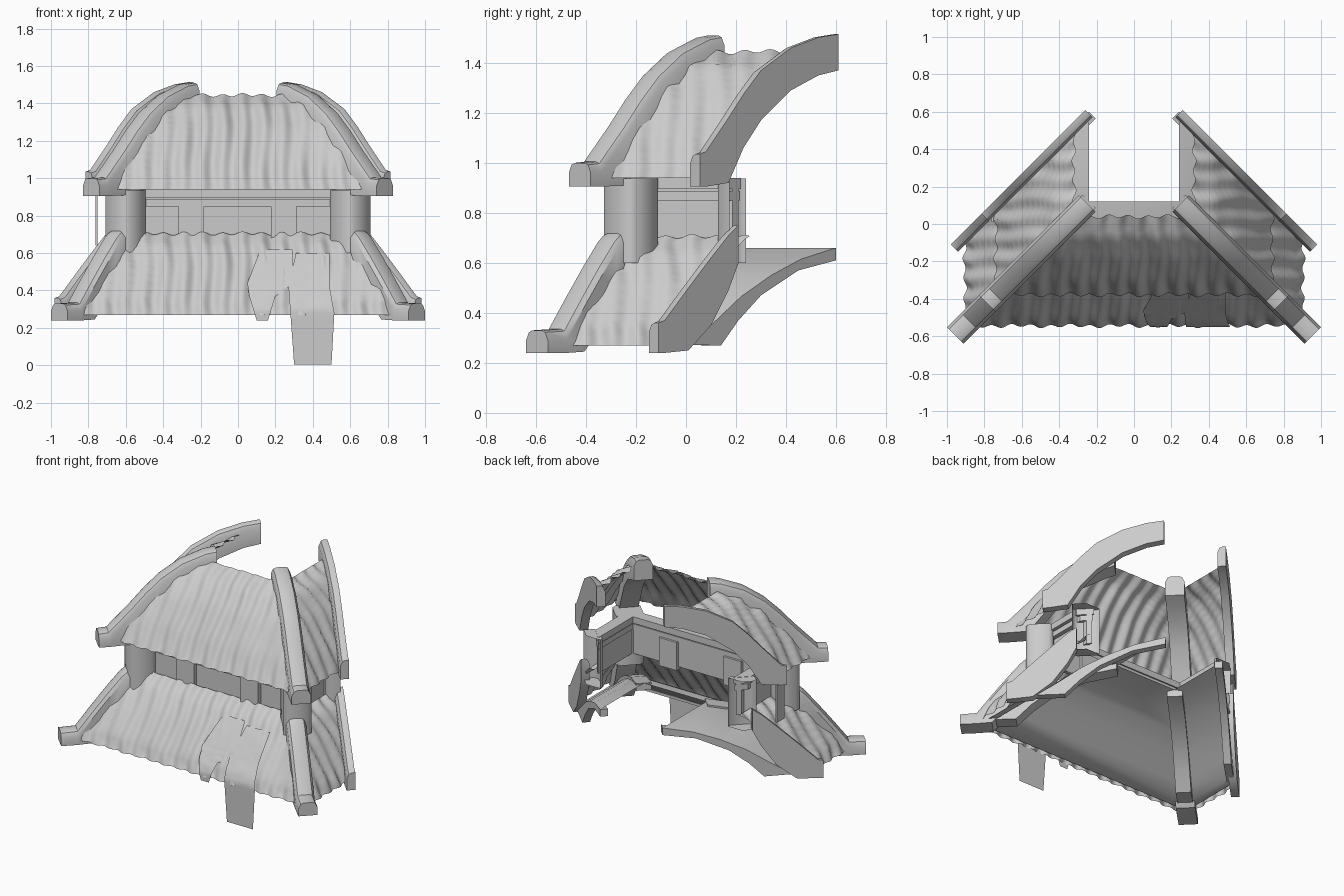
import bpy, bmesh, math, random
from mathutils import Vector

random.seed(4)
if "Cube" in bpy.data.objects:
    bpy.data.objects.remove(bpy.data.objects["Cube"])

grey = bpy.data.materials.new("plain_grey")
grey.use_nodes = True
grey.diffuse_color = (0.6, 0.6, 0.6, 1)
grey.node_tree.nodes["Principled BSDF"].inputs["Base Color"].default_value = (0.6, 0.6, 0.6, 1)

HIP = 0.36    # x + y along the front hip
CUT = 0.87    # x + y along the cut rear edge
DIAG = math.sqrt(0.5)


def make(name, bm, angle=40, fix=True):
    if fix:
        bmesh.ops.recalc_face_normals(bm, faces=bm.faces)
    mesh = bpy.data.meshes.new(name)
    bm.to_mesh(mesh)
    bm.free()
    mesh.materials.append(grey)
    ob = bpy.data.objects.new(name, mesh)
    bpy.context.collection.objects.link(ob)
    bpy.ops.object.select_all(action='DESELECT')
    ob.select_set(True)
    bpy.context.view_layer.objects.active = ob
    bpy.ops.object.shade_smooth_by_angle(angle=math.radians(angle))
    return ob


def loft(name, rows, closed=False, angle=40, fix=True):
    """Skin a list of equal point rows; closed rows become a capped tube."""
    bm = bmesh.new()
    vs = [[bm.verts.new(p) for p in row] for row in rows]
    n = len(rows[0])
    for a, b in zip(vs, vs[1:]):
        for i in range(n if closed else n - 1):
            j = (i + 1) % n
            bm.faces.new((a[i], a[j], b[j], b[i]))
    if closed:
        bm.faces.new(vs[0])
        bm.faces.new(vs[-1])
    return make(name, bm, angle, fix)


def box(name, lo, hi):
    bm = bmesh.new()
    bmesh.ops.create_cube(bm, size=1)
    for v in bm.verts:
        v.co = [lo[i] + (v.co[i] + 0.5) * (hi[i] - lo[i]) for i in range(3)]
    return make(name, bm)


def around(name, profile, cut, closed=True):
    """Carry a (distance, height) profile along right side, front, left side."""
    path = [lambda d: (-d, cut - d), lambda d: (-d, HIP - d),
            lambda d: (d, HIP - d), lambda d: (d, cut - d)]
    return loft(name, [[(*f(d), z) for d, z in profile] for f in path], closed, 35)


def at(profile, t):
    """Point on a polyline at t from 0 to 1."""
    s = t * (len(profile) - 1)
    i = min(int(s), len(profile) - 2)
    return Vector(profile[i]).lerp(Vector(profile[i + 1]), s - i)


# Corrugated roof sheets: one front and two sides per tier
def ripple(u, t):
    return (0.011 * math.sin(u * math.tau / 0.105 + 0.5 * math.sin(9 * t))
            + 0.005 * math.sin(u * 23 + t * 7))


def sheets(tier, profile):
    steps = 16
    for side in (0, -1, 1):
        cols = 70 if side else 170
        rows = []
        for k in range(steps + 1):
            t = k / steps
            d, z = at(profile, t)
            row = []
            for c in range(cols + 1):
                f = c / cols
                lo, hi = (HIP + 0.06 - d, CUT - 0.035 - d) if side else (0.06 - d, d - 0.06)
                u = lo + (hi - lo) * f
                h = ripple(u, t)
                out, up = d + 0.75 * h, z + (0.65 * h if k else 0)
                row.append((side * out, u, up) if side else (u, HIP - out, up))
            rows.append(row if side < 1 else row[::-1])
        label = {0: "front", -1: "right", 1: "left"}[side]
        loft(f"{tier}_roof_sheet_{label}", rows, angle=60, fix=False)


upper = [(0.74, 0.94), (0.66, 1.09), (0.54, 1.265), (0.43, 1.385), (0.32, 1.445)]
lower = [(0.905, 0.27), (0.87, 0.35), (0.745, 0.53), (0.66, 0.64), (0.58, 0.705)]
sheets("upper", upper)
sheets("lower", lower)


# Hip ridges: whole at the front, sliced in half at the rear
def ridge(name, stations, line, side, half):
    w = 0.055 if half else 0.062
    rows = []
    for d, top, bottom in stations:
        sec = [(-w, bottom), (-w, top - 0.04), (-0.75 * w, top - 0.008), (-0.45 * w, top)]
        if half:
            sec += [(0, top), (0, bottom)]
        else:
            sec += [(-o, z) for o, z in sec[::-1]]
        rows.append([(side * (d + o * DIAG), line - d + o * DIAG, z) for o, z in sec])
    loft(name, rows, True, 35)


upper_front = [(0.785, 1.0, 0.905), (0.74, 1.005, 0.905), (0.64, 1.15, 0.91), (0.57, 1.26, 1.04),
               (0.50, 1.355, 1.17), (0.405, 1.445, 1.28), (0.30, 1.50, 1.345), (0.25, 1.51, 1.37)]
upper_rear = [(0.815, 1.035, 0.905), (0.79, 1.045, 0.905), (0.70, 1.18, 0.92), (0.64, 1.275, 1.06),
              (0.57, 1.37, 1.17), (0.45, 1.46, 1.29), (0.34, 1.502, 1.35), (0.26, 1.515, 1.37)]
lower_front = [(0.956, 0.33, 0.24), (0.88, 0.335, 0.24), (0.81, 0.465, 0.245), (0.74, 0.59, 0.35),
               (0.68, 0.69, 0.49), (0.66, 0.715, 0.56), (0.64, 0.725, 0.62)]
lower_rear = [(0.98, 0.36, 0.24), (0.955, 0.37, 0.24), (0.86, 0.50, 0.25), (0.77, 0.62, 0.35),
              (0.70, 0.71, 0.49), (0.66, 0.75, 0.60)]

# Curved soffit under the lower roof, with hip rafters below it
soffit = [(0.87, 0.272), (0.82, 0.28), (0.73, 0.36), (0.62, 0.465),
          (0.50, 0.55), (0.38, 0.615), (0.24, 0.66)]
rafter_base = [(0.24, 0.61), (0.39, 0.57), (0.54, 0.47), (0.63, 0.37), (0.70, 0.27)]
around("lower_soffit", soffit, 0.84, False)


def rafter(name, line, side, offsets):
    loft(name, [[(side * (d + o * DIAG), line - d + o * DIAG, z) for d, z in soffit + rafter_base]
                for o in offsets], True)


for side, label in ((-1, "right"), (1, "left")):
    ridge(f"upper_front_ridge_{label}", upper_front, HIP, side, False)
    ridge(f"lower_front_ridge_{label}", lower_front, HIP, side, False)
    ridge(f"upper_rear_ridge_{label}", upper_rear, CUT, side, True)
    ridge(f"lower_rear_ridge_{label}", lower_rear, CUT, side, True)
    rafter(f"front_rafter_{label}", HIP, side, (-0.05, 0.05))
    rafter(f"rear_rafter_{label}", 0.84, side, (-0.05, 0))


# Recessed wall and its beams
def slab(name, inner, outer, low, high):
    around(name, [(inner, low), (outer, low), (outer, high), (inner, high)], 0.74)


slab("wall_panel", 0.53, 0.555, 0.68, 0.93)
slab("wall_top_beam", 0.52, 0.60, 0.895, 0.94)
slab("wall_rail", 0.525, 0.585, 0.85, 0.888)

# Wall posts
for x in (-0.25, 0.245):
    box("wall_post", (x - 0.068, -0.225, 0.66), (x + 0.068, -0.15, 0.855))

# Corner columns: diamond plan with blunt tips, sliced along the cut at the rear
for side, label in ((-1, "right"), (1, "left")):
    for place, y in (("front", -0.22), ("rear", 0.235)):
        bm = bmesh.new()
        ring = []
        for q in range(4):
            a = Vector((math.cos(q * math.pi / 2), math.sin(q * math.pi / 2)))
            b = Vector((-a.y, a.x))
            ring += [a - 0.17 * b, a + 0.17 * b]
        base = bm.faces.new([bm.verts.new((side * 0.6 + 0.108 * p.x, y + 0.108 * p.y, 0.6))
                             for p in ring])
        top = bmesh.ops.extrude_face_region(bm, geom=[base])
        bmesh.ops.translate(bm, vec=(0, 0, 0.338),
                            verts=[v for v in top["geom"] if isinstance(v, bmesh.types.BMVert)])
        if place == "rear":
            for normal in ((side, 1, 0), (0, 1, 0)):
                bmesh.ops.bisect_plane(bm, geom=bm.verts[:] + bm.edges[:] + bm.faces[:],
                                       plane_co=(side * 0.6, 0.24, 0), plane_no=normal,
                                       clear_outer=True)
        make(f"{place}_column_{label}", bm, 50)

# Loose plate beside the right wall
box("loose_plate", (-0.763, 0.01, 0.64), (-0.75, 0.09, 0.92))


# Torn cloths draped down the lower front roof
def cloth(name, outline):
    rows = []
    for k in range(25):
        left, right, z = at(outline, k / 24)
        if z < 0.29:
            d = 0.91
        else:
            i = max(j for j in range(4) if lower[j][1] <= z)
            (a, za), (b, zb) = lower[i], lower[i + 1]
            d = a + (b - a) * (z - za) / (zb - za) + 0.016
        rows.append([(left + (right - left) * f / 8,
                      HIP - d + random.uniform(-0.003, 0.003) * (z > 0.3), z) for f in range(9)])
    loft(name, rows, angle=50)


cloth("hanging_cloth", [(0.30, 0.50, 0.005), (0.28, 0.515, 0.28), (0.27, 0.49, 0.42), (0.31, 0.49, 0.6)])
cloth("small_cloth", [(0.10, 0.16, 0.24), (0.06, 0.20, 0.37), (0.05, 0.30, 0.44), (0.12, 0.29, 0.62)])
